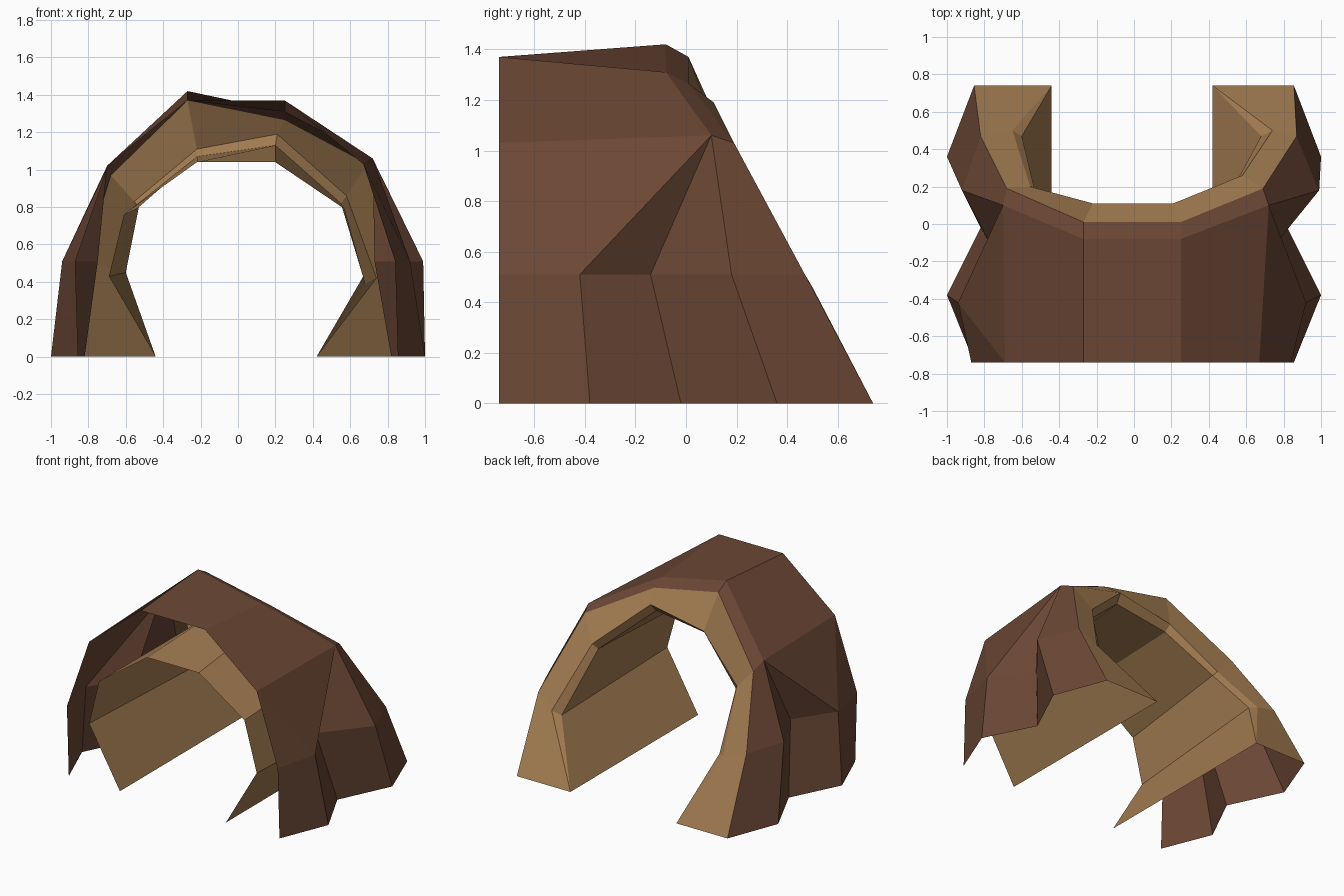
import bpy, bmesh

if "Cube" in bpy.data.objects:
    bpy.data.objects.remove(bpy.data.objects["Cube"])


def material(name, color):
    m = bpy.data.materials.new(name)
    m.diffuse_color = (*color, 1)
    m.use_nodes = True
    m.node_tree.nodes["Principled BSDF"].inputs["Base Color"].default_value = m.diffuse_color
    return m


BARK = material("dark brown bark", (0.150, 0.064, 0.036))
WOOD = material("tan inner wood", (0.376, 0.208, 0.085))


def build(name, faces, mat, recalc=False):
    """Make a flat-shaded mesh from faces given as point tuples, welding shared points."""
    bm = bmesh.new()
    for f in faces:
        pts = list(dict.fromkeys(f))
        if len(pts) > 2:
            bm.faces.new([bm.verts.new(p) for p in pts])
    bmesh.ops.remove_doubles(bm, verts=bm.verts, dist=0.0005)
    if recalc:
        bmesh.ops.recalc_face_normals(bm, faces=bm.faces)
        top = max(bm.faces, key=lambda f: f.calc_center_median().z)
        if top.normal.z < 0:
            bmesh.ops.reverse_faces(bm, faces=bm.faces)
    me = bpy.data.meshes.new(name)
    bm.to_mesh(me)
    bm.free()
    me.materials.append(mat)
    ob = bpy.data.objects.new(name, me)
    bpy.context.collection.objects.link(ob)
    return ob


def loft(*rows):
    """Quads between neighbouring rows of points."""
    return [(a[i], b[i], b[i + 1], a[i + 1])
            for a, b in zip(rows, rows[1:]) for i in range(len(a) - 1)]


# Bark: pleated sides, rows run front to back
BASE_X = (0.855, 1.0, 0.82, 1.0, 0.855)
BASE_Y = (-0.74, -0.38, -0.02, 0.36, 0.74)
MID_Y = (-0.74, -0.42, -0.14, 0.18, 0.47)
MID_X = {1: (0.84, 0.92, 0.73, 0.99, 0.87), -1: (0.87, 0.94, 0.75, 0.92, 0.82)}

# Shoulder and roof rows: front, ridge, back rim
shoulder = {1: [(0.67, -0.74, 1.03), (0.72, 0.10, 1.06), (0.69, 0.19, 1.03)],
            -1: [(-0.69, -0.74, 1.03), (-0.70, 0.10, 1.02), (-0.68, 0.19, 0.97)]}
roof = {1: [(0.25, -0.74, 1.37), (0.25, -0.08, 1.31), (0.25, 0.01, 1.265)],
        -1: [(-0.27, -0.74, 1.37), (-0.27, -0.08, 1.42), (-0.27, 0.01, 1.37)]}

faces = loft(shoulder[-1], roof[-1], roof[1], shoulder[1])
rim_side = {}
for s in (1, -1):
    base = [(s * x, y, 0.0) for x, y in zip(BASE_X, BASE_Y)]
    mid = [(s * x, y, 0.51) for x, y in zip(MID_X[s], MID_Y)]
    f, r, e = shoulder[s]
    faces += loft(base, mid)
    faces += [(f, mid[0], mid[1]), (f, mid[1], r), (r, mid[1], mid[2]),
              (r, mid[2], mid[3]), (r, mid[3], mid[4], e)]
    rim_side[s] = [base[4], mid[4], e, roof[s][2]]
build("outer_bark", faces, BARK, recalc=True)

# Inner lining and back rim: arches run left to right, front to back
front = [(x, -0.74, z) for x, z in
         ((-0.44, 0), (-0.69, 0.43), (-0.61, 0.76), (-0.22, 1.04),
          (0.20, 1.04), (0.57, 0.79), (0.67, 0.43), (0.42, 0))]
lip = [(-0.44, 0.74, 0), (-0.60, 0.47, 0.45), (-0.53, 0.18, 0.80), (-0.22, 0.06, 1.07),
       (0.20, 0.06, 1.13), (0.55, 0.23, 0.82), (0.68, 0.47, 0.39), (0.42, 0.74, 0)]
rim = [(-0.44, 0.74, 0), (-0.65, 0.50, 0.46), (-0.555, 0.20, 0.83), (-0.22, 0.11, 1.11),
       (0.21, 0.11, 1.19), (0.58, 0.26, 0.86), (0.74, 0.50, 0.42), (0.42, 0.74, 0)]
outer_rim = rim_side[-1] + rim_side[1][::-1]
build("inner_lining_and_rim", loft(front, lip, rim, outer_rim), WOOD)
